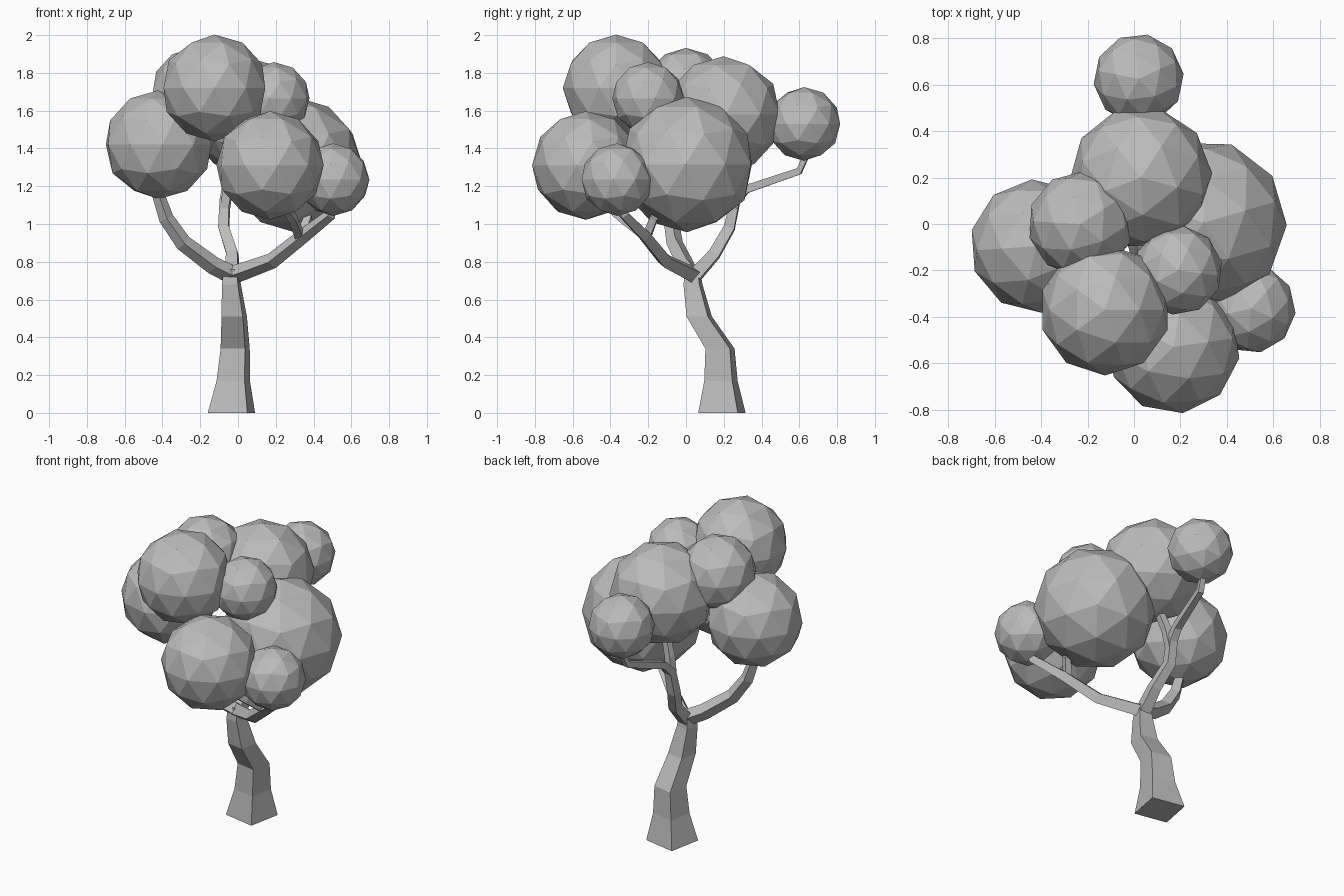
import bpy, bmesh, math
from mathutils import Vector, Matrix

if "Cube" in bpy.data.objects:
    bpy.data.objects.remove(bpy.data.objects["Cube"])

grey = bpy.data.materials.new("plain grey")
grey.diffuse_color = (0.5, 0.5, 0.5, 1)
grey.use_nodes = True
grey.node_tree.nodes["Principled BSDF"].inputs["Base Color"].default_value = grey.diffuse_color


def finish(bm, name):
    bmesh.ops.recalc_face_normals(bm, faces=bm.faces)
    me = bpy.data.meshes.new(name)
    bm.to_mesh(me)
    bm.free()
    me.materials.append(grey)
    ob = bpy.data.objects.new(name, me)
    bpy.context.collection.objects.link(ob)
    return ob


def limb(name, path, level=False):
    """Four-sided tapering limb through (x, y, z, half_width) points."""
    bm = bmesh.new()
    pts = [Vector(p[:3]) for p in path]
    side = Vector((math.cos(math.radians(-11)), math.sin(math.radians(-11)), 0))
    rings = []
    for i, p in enumerate(pts):
        d = (pts[min(i + 1, len(pts) - 1)] - pts[max(i - 1, 0)]).normalized()
        if level:
            d = Vector((0, 0, 1))
        side = (side - d * side.dot(d)).normalized()
        up = d.cross(side)
        w = path[i][3] / (1.17 if level else 1)
        rings.append([bm.verts.new(p + (side * a + up * b) * w)
                      for a, b in ((-1, -1), (1, -1), (1, 1), (-1, 1))])
    for r, s in zip(rings, rings[1:]):
        for k in range(4):
            bm.faces.new((r[k], r[(k + 1) % 4], s[(k + 1) % 4], s[k]))
    bm.faces.new(rings[0][::-1])
    bm.faces.new(rings[-1])
    return finish(bm, name)


# Trunk: horizontal square sections, flared at the foot
limb("trunk", [(-.035, .19, 0, .125), (-.025, .185, .17, .088), (-.015, .18, .34, .077),
               (-.02, .07, .51, .067), (-.035, .037, .68, .05), (-.035, .035, .76, .04)], True)

# Main branches
limb("left_branch", [(-.03, .04, .73, .035), (-.13, 0, .78, .034), (-.29, -.06, .9, .031),
                     (-.38, -.08, 1.03, .028), (-.42, -.09, 1.15, .024), (-.42, -.09, 1.3, .02)])
limb("right_branch", [(-.03, .04, .73, .035), (.03, 0, .75, .033), (.18, -.11, .805, .03),
                      (.35, -.22, .94, .027), (.49, -.33, 1.05, .022), (.51, -.36, 1.15, .018)])
limb("back_branch", [(-.03, .05, .73, .035), (-.03, .15, .84, .03), (-.075, .23, .98, .028),
                     (-.07, .26, 1.12, .025), (-.06, .32, 1.185, .022), (0, .6, 1.28, .018),
                     (.01, .63, 1.35, .016), (.02, .625, 1.45, .014)])

# Twigs that fork into the neighbouring leaf clumps
limb("right_twig", [(.33, -.21, .93, .022), (.37, -.17, 1.03, .02), (.33, -.05, 1.15, .016)])
limb("front_twig", [(.33, -.21, .93, .022), (.29, -.34, 1.03, .02), (.2, -.48, 1.15, .016)])
limb("back_twig", [(-.07, .25, 1.08, .024), (-.05, .235, 1.2, .022), (.02, .2, 1.4, .018)])

# Leaf clumps: low-poly balls (x, y, z, radius)
clumps = [(-.125, -.37, 1.72, .28), (-.42, -.095, 1.42, .285), (.17, -.53, 1.31, .285),
          (.505, -.365, 1.235, .19), (.3, .005, 1.315, .355), (.03, .2, 1.58, .305),
          (.02, .625, 1.53, .193), (.19, -.2, 1.665, .19), (-.23, 0, 1.705, .225)]
for i, (x, y, z, r) in enumerate(clumps):
    bm = bmesh.new()
    m = Matrix.Translation((x, y, z)) @ Matrix.Rotation(i * .7, 4, 'Z')
    bmesh.ops.create_icosphere(bm, subdivisions=2, radius=r * 1.01, matrix=m)
    finish(bm, f"leaf_clump_{i + 1}")
